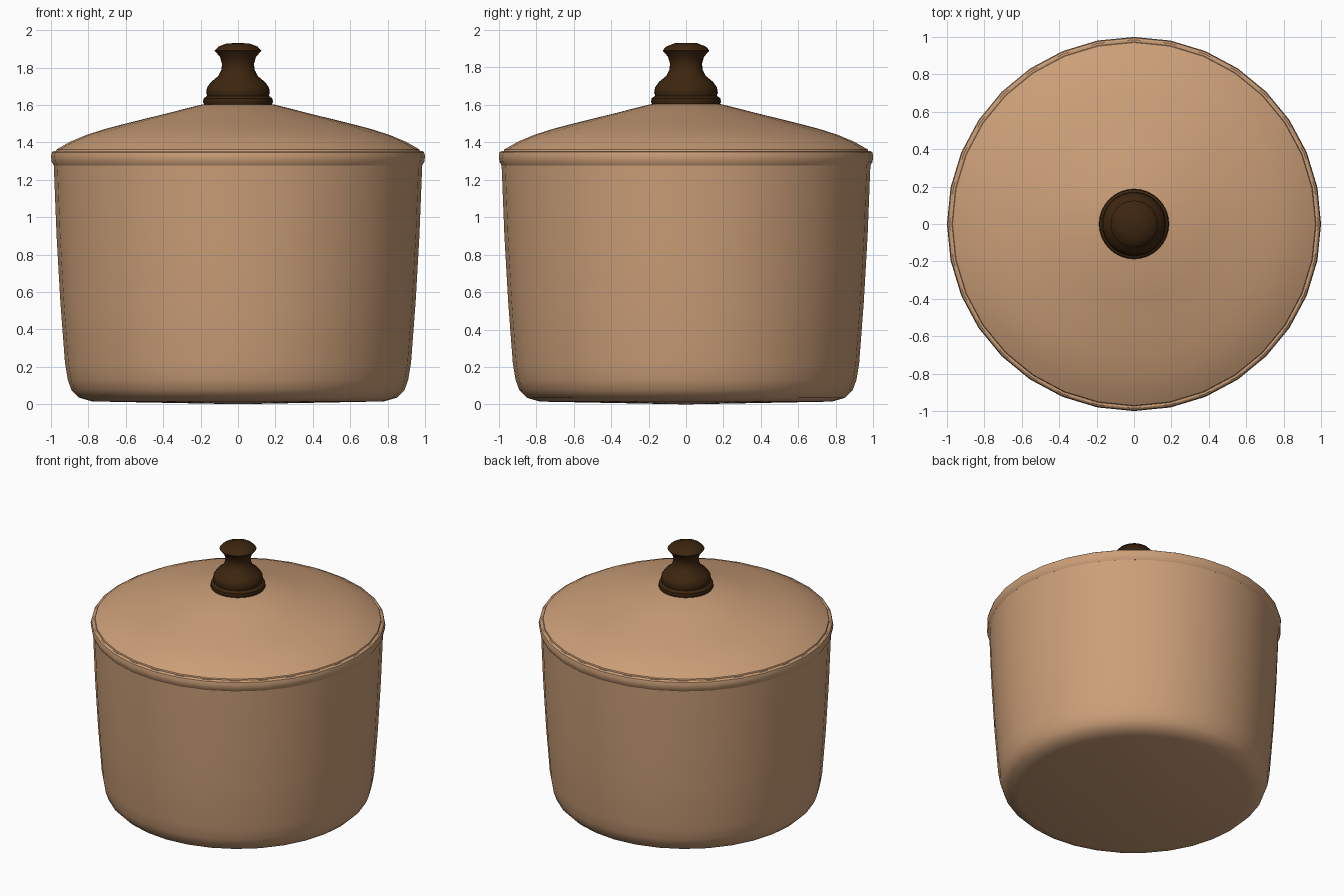
import bpy
import math

cube = bpy.data.objects.get("Cube")
if cube:
    bpy.data.objects.remove(cube, do_unlink=True)


def make_material(name, colour):
    mat = bpy.data.materials.new(name)
    mat.use_nodes = True
    mat.diffuse_color = colour
    bsdf = mat.node_tree.nodes["Principled BSDF"]
    bsdf.inputs["Base Color"].default_value = colour
    bsdf.inputs["Roughness"].default_value = 0.6
    return mat


def lathe(name, profile, mat, sides=32, sharp=35):
    """Spin a list of (radius, height) points around z; radius 0 closes an end."""
    verts, faces, rings = [], [], []
    for r, z in profile:
        start = len(verts)
        count = 1 if r == 0 else sides
        for i in range(count):
            a = 2 * math.pi * i / sides
            verts.append((r * math.cos(a), r * math.sin(a), z))
        rings.append([start + i % count for i in range(sides)])
    for low, high in zip(rings, rings[1:]):
        for i in range(sides):
            j = (i + 1) % sides
            corners = [low[i], low[j], high[j], high[i]]
            faces.append(list(dict.fromkeys(corners)))
    mesh = bpy.data.meshes.new(name)
    mesh.from_pydata(verts, [], faces)
    mesh.materials.append(mat)
    obj = bpy.data.objects.new(name, mesh)
    bpy.context.collection.objects.link(obj)
    bpy.ops.object.select_all(action="DESELECT")
    obj.select_set(True)
    bpy.context.view_layer.objects.active = obj
    bpy.ops.object.shade_smooth_by_angle(angle=math.radians(sharp))
    return obj


clay = make_material("tan_clay", (0.60, 0.345, 0.188, 1))
wood = make_material("dark_wood", (0.046, 0.019, 0.005, 1))

# Pot body: shallow domed base, rounded foot, tapered wall, hollow inside
lathe("pot_body", [
    (0, 0), (0.78, 0.015), (0.85, 0.035), (0.89, 0.075), (0.91, 0.13),
    (0.925, 0.22), (0.95, 0.55), (0.97, 0.9), (0.985, 1.28),
    (0.94, 1.28), (0.88, 0.2), (0.82, 0.09), (0, 0.07)], clay, sharp=50)

# Rim band round the mouth
lathe("rim_band", [
    (0.94, 1.28), (0.985, 1.277), (0.996, 1.295), (1.0, 1.325),
    (0.995, 1.347), (0.985, 1.354), (0.94, 1.354), (0.94, 1.28)], clay)

# Lid: shallow dome rising in a straight cone to the knob
lathe("lid", [
    (0, 1.58), (0.66, 1.45), (0.94, 1.352), (0.974, 1.352), (0.97, 1.362),
    (0.9, 1.402), (0.81, 1.44), (0.7, 1.475), (0.55, 1.513),
    (0.4, 1.55), (0.19, 1.603), (0, 1.61)], clay)

# Turned knob: foot ring, bulb, narrow neck, flared top
lathe("lid_knob", [
    (0, 1.595), (0.18, 1.6), (0.187, 1.615), (0.184, 1.635),
    (0.165, 1.648), (0.17, 1.665), (0.166, 1.692), (0.145, 1.722),
    (0.105, 1.755), (0.088, 1.79), (0.086, 1.82), (0.096, 1.857),
    (0.125, 1.89), (0.105, 1.912), (0.06, 1.929), (0, 1.931)], wood)
